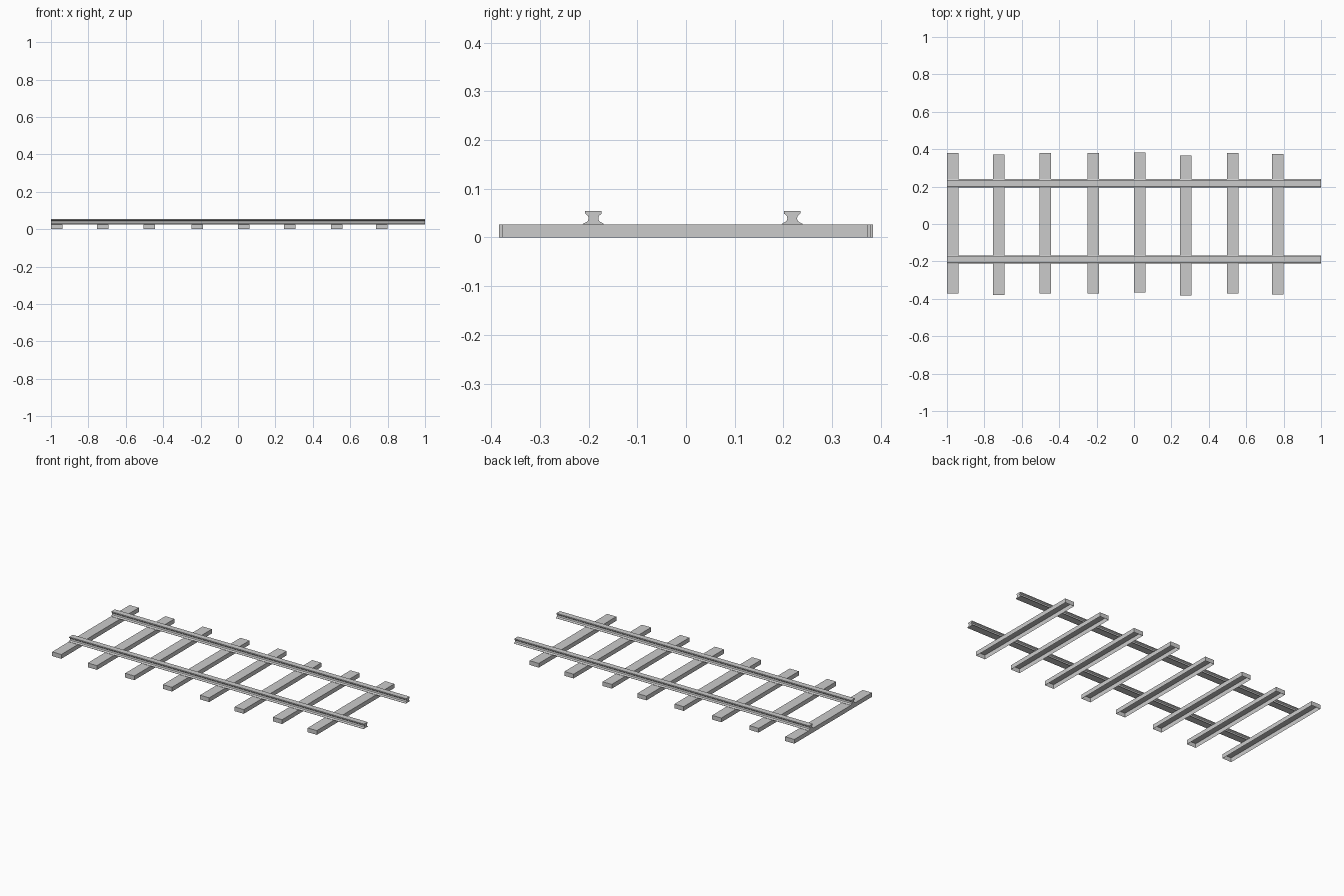
import bpy, bmesh

if "Cube" in bpy.data.objects:
    bpy.data.objects.remove(bpy.data.objects["Cube"])

SLEEPER_W, SLEEPER_L, SLEEPER_H = 0.062, 0.751, 0.026


def add_object(name, bm):
    mesh = bpy.data.meshes.new(name)
    bm.to_mesh(mesh)
    bm.free()
    obj = bpy.data.objects.new(name, mesh)
    bpy.context.collection.objects.link(obj)
    return obj


def sleeper(name, x_start, y_mid):
    # Box with an open underside
    bm = bmesh.new()
    bmesh.ops.create_cube(bm, size=1)
    bm.normal_update()
    bottom = [f for f in bm.faces if f.normal.z < -0.9]
    bmesh.ops.delete(bm, geom=bottom, context='FACES_ONLY')
    bmesh.ops.scale(bm, vec=(SLEEPER_W, SLEEPER_L, SLEEPER_H), verts=bm.verts)
    bmesh.ops.translate(
        bm, vec=(x_start + SLEEPER_W / 2, y_mid, SLEEPER_H / 2), verts=bm.verts)
    return add_object(name, bm)


def rail(name, y_mid):
    # Mirrored half profile (half width, height) extruded along x
    half = [(0.022, 0.026), (0.022, 0.0275), (0.012, 0.033), (0.010, 0.038),
            (0.011, 0.044), (0.017, 0.049), (0.017, 0.0545)]
    profile = half + [(-y, z) for y, z in reversed(half)]
    bm = bmesh.new()
    face = bm.faces.new([bm.verts.new((-1, y_mid + y, z)) for y, z in profile])
    ext = bmesh.ops.extrude_face_region(bm, geom=[face], use_keep_orig=True)
    new_verts = [v for v in ext['geom'] if isinstance(v, bmesh.types.BMVert)]
    bmesh.ops.translate(bm, vec=(2, 0, 0), verts=new_verts)
    bmesh.ops.recalc_face_normals(bm, faces=bm.faces)
    return add_object(name, bm)


# Slightly uneven sleepers: (left edge x, middle y)
layout = [(-1.0, 0.003), (-0.754, -0.003), (-0.506, 0.005), (-0.249, 0.003),
          (0.0, 0.008), (0.246, -0.008), (0.497, 0.004), (0.737, -0.002)]
for i, (x, y) in enumerate(layout, 1):
    sleeper(f"sleeper_{i}", x, y)

# Two parallel rails
rail("front_rail", -0.190)
rail("back_rail", 0.218)
